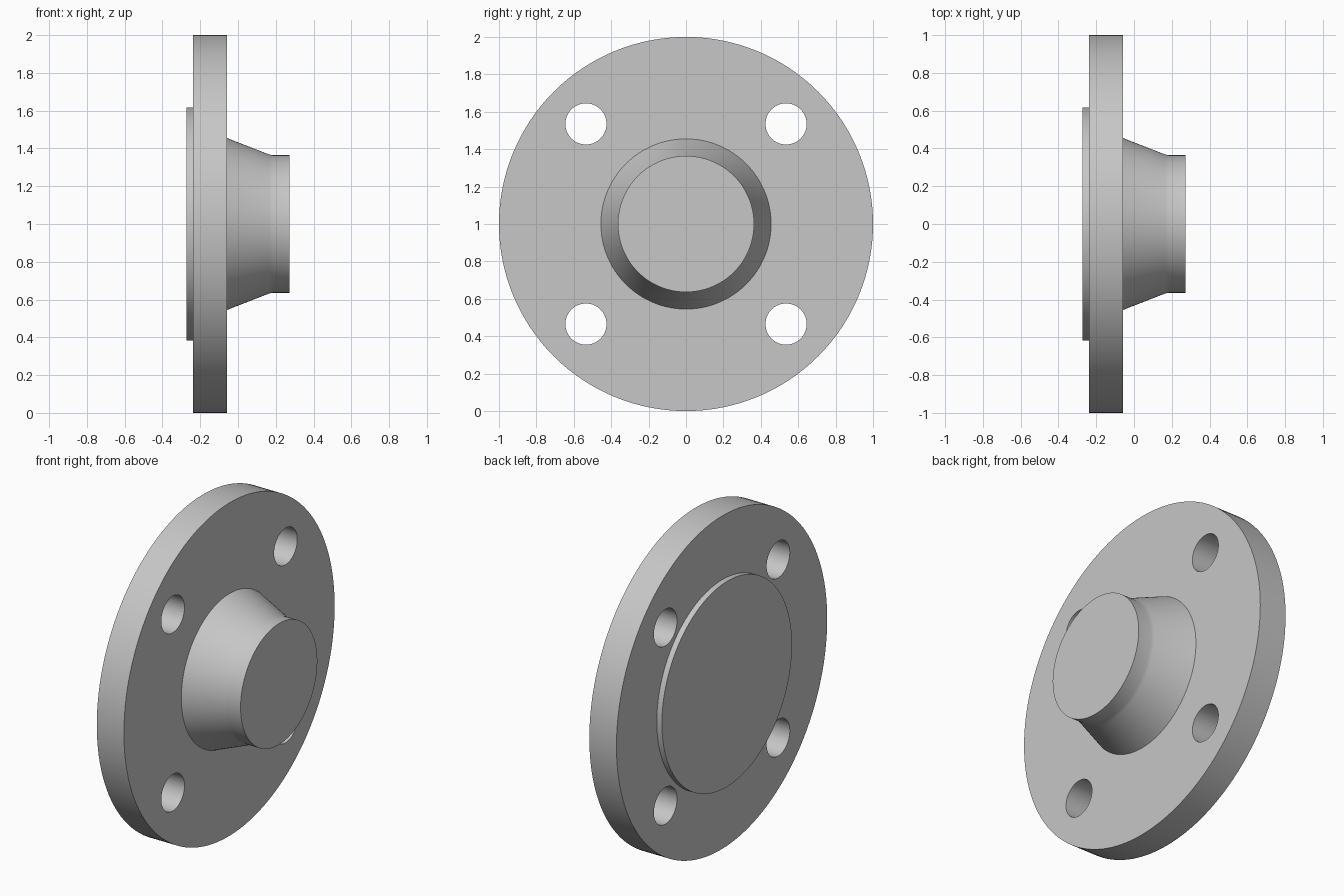
import bpy, bmesh, math
from mathutils import Matrix

cube = bpy.data.objects.get("Cube")
if cube:
    bpy.data.objects.remove(cube, do_unlink=True)

SEGMENTS = 128
AXIS_Z = 1.0

steel = bpy.data.materials.new("light grey steel")
steel.use_nodes = True
grey = (0.57, 0.57, 0.57, 1)
steel.diffuse_color = grey
steel.node_tree.nodes["Principled BSDF"].inputs["Base Color"].default_value = grey


def lathe(name, profile, segments=SEGMENTS, y=0.0, z=AXIS_Z):
    """Solid of revolution about an x-parallel axis from (x, radius) points."""
    bm = bmesh.new()
    rings = []
    for x, r in profile:
        angles = [2 * math.pi * i / segments for i in range(segments)]
        rings.append([bm.verts.new((x, y + r * math.cos(a), z + r * math.sin(a)))
                      for a in angles])
    for a, b in zip(rings, rings[1:]):
        for i in range(segments):
            j = (i + 1) % segments
            bm.faces.new((a[i], a[j], b[j], b[i]))
    bm.faces.new(rings[0])
    bm.faces.new(rings[-1])
    bmesh.ops.recalc_face_normals(bm, faces=bm.faces[:])
    mesh = bpy.data.meshes.new(name)
    bm.to_mesh(mesh)
    bm.free()
    mesh.materials.append(steel)
    obj = bpy.data.objects.new(name, mesh)
    bpy.context.collection.objects.link(obj)
    return obj


# Raised sealing face, disc and tapered neck in one turned profile
flange = lathe("weld_neck_flange", [
    (-0.272, 0.617), (-0.238, 0.617),
    (-0.238, 1.0), (-0.058, 1.0),
    (-0.058, 0.455), (0.165, 0.368), (0.185, 0.364), (0.272, 0.364)])

# Four bolt holes on a square pattern
for sy in (-1, 1):
    for sz in (-1, 1):
        drill = lathe("bolt_hole_cutter", [(-0.4, 0.11), (0.1, 0.11)], 64,
                      0.535 * sy, AXIS_Z + 0.535 * sz)
        cut = flange.modifiers.new("bolt_hole", 'BOOLEAN')
        cut.operation = 'DIFFERENCE'
        cut.solver = 'EXACT'
        cut.object = drill
        bpy.ops.object.select_all(action='DESELECT')
        bpy.context.view_layer.objects.active = flange
        flange.select_set(True)
        bpy.ops.object.modifier_apply(modifier=cut.name)
        bpy.data.objects.remove(drill, do_unlink=True)

# Smooth round walls, crisp rims
bpy.ops.object.shade_smooth_by_angle(angle=math.radians(30))
